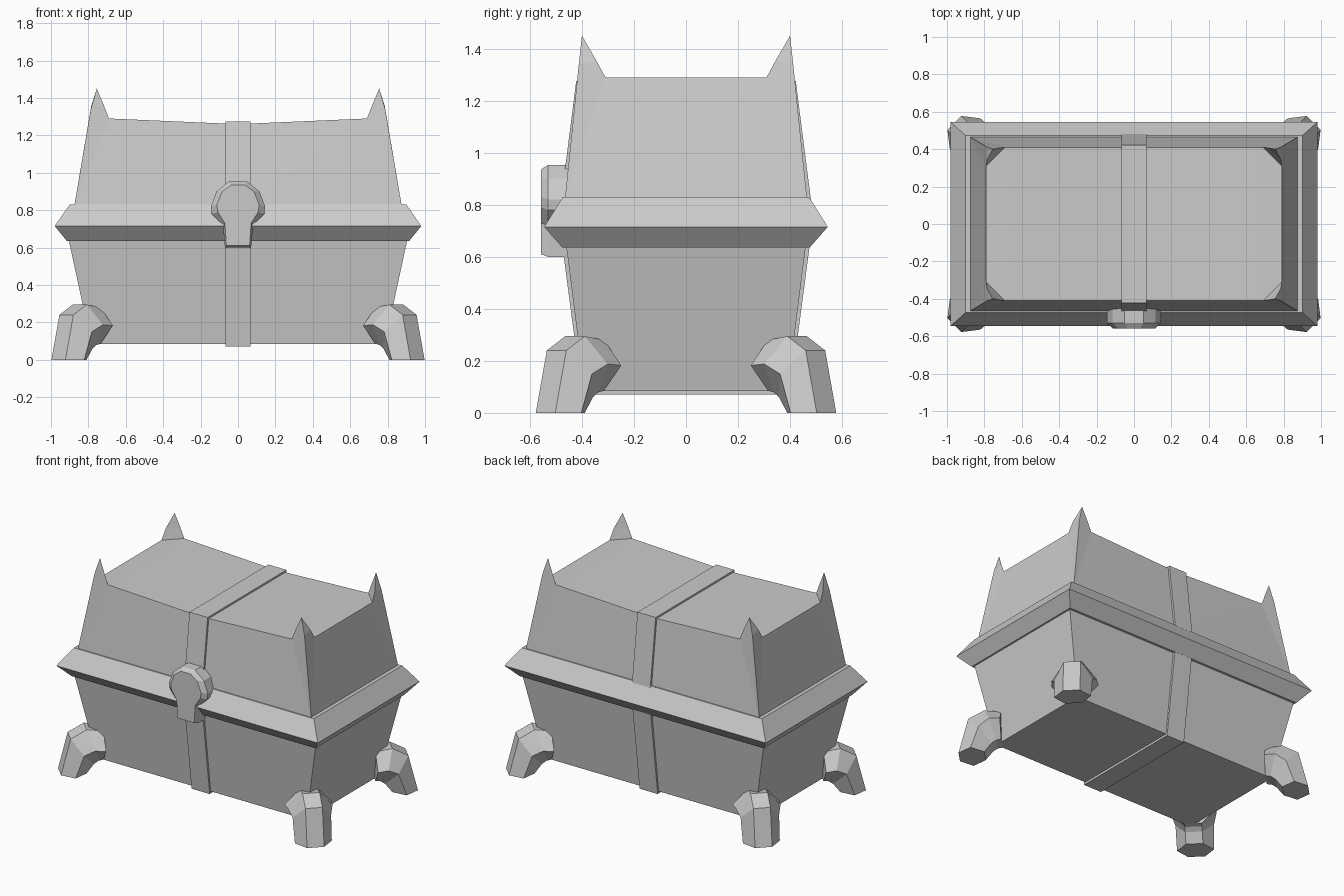
import bpy, bmesh
from math import sqrt
from mathutils import Vector

if "Cube" in bpy.data.objects:
    bpy.data.objects.remove(bpy.data.objects["Cube"])

grey = bpy.data.materials.new("plain_grey")
grey.use_nodes = True
colour = (0.6, 0.6, 0.6, 1)
grey.diffuse_color = colour
grey.node_tree.nodes["Principled BSDF"].inputs["Base Color"].default_value = colour


def finish(name, bm):
    """Weld, orient and link a closed flat-shaded mesh."""
    bmesh.ops.remove_doubles(bm, verts=bm.verts, dist=0.0005)
    bmesh.ops.recalc_face_normals(bm, faces=bm.faces)
    mesh = bpy.data.meshes.new(name)
    bm.to_mesh(mesh)
    bm.free()
    mesh.materials.append(grey)
    obj = bpy.data.objects.new(name, mesh)
    bpy.context.collection.objects.link(obj)
    return obj


def loft(name, rings):
    """Skin a list of equal-length point rings and cap both ends."""
    bm = bmesh.new()
    loops = [[bm.verts.new(p) for p in ring] for ring in rings]
    n = len(loops[0])
    for low, high in zip(loops, loops[1:]):
        for i in range(n):
            j = (i + 1) % n
            bm.faces.new((low[i], low[j], high[j], high[i]))
    bm.faces.new(loops[0])
    bm.faces.new(loops[-1])
    return finish(name, bm)


def rect(x, y, z):
    return [(-x, -y, z), (x, -y, z), (x, y, z), (-x, y, z)]


# Tapered box, flared rim and the strap around them
loft("chest_body", [rect(0.785, 0.39, 0.085), rect(0.905, 0.46, 0.64)])
loft("rim", [rect(0.915, 0.475, 0.635), rect(0.98, 0.545, 0.715),
             rect(0.9, 0.473, 0.83)])
loft("body_strap", [rect(0.068, 0.4, 0.07), rect(0.068, 0.475, 0.64)])
loft("lid_strap", [rect(0.068, 0.48, 0.82), rect(0.068, 0.422, 1.275)])

# Lid with a horn on each corner: one quarter, repeated four times
points = {
    "base_mid": (0, 0, 0.825), "base_front": (0, 0.465, 0.825),
    "base_corner": (0.875, 0.465, 0.825), "base_side": (0.875, 0, 0.825),
    "top_mid": (0, 0, 1.26), "top_front": (0, 0.41, 1.26),
    "top_bend": (0.69, 0, 1.29), "top_side": (0.79, 0, 1.29),
    "horn_front": (0.69, 0.41, 1.29), "horn_side": (0.79, 0.31, 1.29),
    "neck_front": (0.715, 0.407, 1.355), "neck_side": (0.785, 0.345, 1.355),
    "neck_out": (0.787, 0.412, 1.34), "tip": (0.755, 0.4, 1.45),
}
quarter = [
    "base_mid base_front base_corner base_side",
    "base_front base_corner horn_front", "base_front horn_front top_front",
    "base_corner neck_out neck_front horn_front", "neck_out tip neck_front",
    "base_corner base_side horn_side", "base_side top_side horn_side",
    "base_corner horn_side neck_side neck_out", "neck_out neck_side tip",
    "horn_front neck_front neck_side horn_side", "neck_front tip neck_side",
    "top_mid top_front horn_front top_bend",
    "top_bend horn_front horn_side top_side",
]
bm = bmesh.new()
for sx in (1, -1):
    for sy in (1, -1):
        v = {k: bm.verts.new((sx * x, sy * y, z)) for k, (x, y, z) in points.items()}
        for face in quarter:
            bm.faces.new([v[k] for k in face.split()])
finish("horned_lid", bm)

# Lock plate: keyhole outline with a bevelled front
outer = [(0.07, 0.6), (0.08, 0.72), (0.14, 0.78), (0.145, 0.82), (0.115, 0.9), (0.05, 0.953)]
inner = [(0.062, 0.61), (0.07, 0.73), (0.108, 0.79), (0.113, 0.83), (0.085, 0.9), (0.035, 0.935)]


def outline(half, y):
    return [(x, y, z) for x, z in half] + [(-x, y, z) for x, z in reversed(half)]


loft("lock", [outline(outer, -0.42), outline(outer, -0.53), outline(inner, -0.558)])

# Legs: hexagonal sections bending from the corner down to the foot
# Each section: outer (distance, height), inner (distance, height), half width
sections = [
    ((-0.06, 0.28), (-0.06, 0.085), 0.147),
    ((0.045, 0.295), (-0.03, 0.08), 0.14),
    ((0.145, 0.24), (0.0, 0.06), 0.12),
    ((0.205, 0), (0.045, 0), 0.115),
]
flat = 0.053


def leg_ring(section, sx, sy):
    (do, zo), (di, zi), w = section
    dm, zm = (do + di) / 2, (zo + zi) / 2
    ring = [(do, flat, zo), (dm, w, zm), (di, flat, zi),
            (di, -flat, zi), (dm, -w, zm), (do, -flat, zo)]
    return [Vector((sx * (0.815 + (d + t) / sqrt(2)),
                    sy * (0.395 + (d - t) / sqrt(2)), z)) for d, t, z in ring]


for sx, side in ((1, "left"), (-1, "right")):
    for sy, end in ((-1, "front"), (1, "back")):
        loft(f"{end}_{side}_leg", [leg_ring(s, sx, sy) for s in sections])
